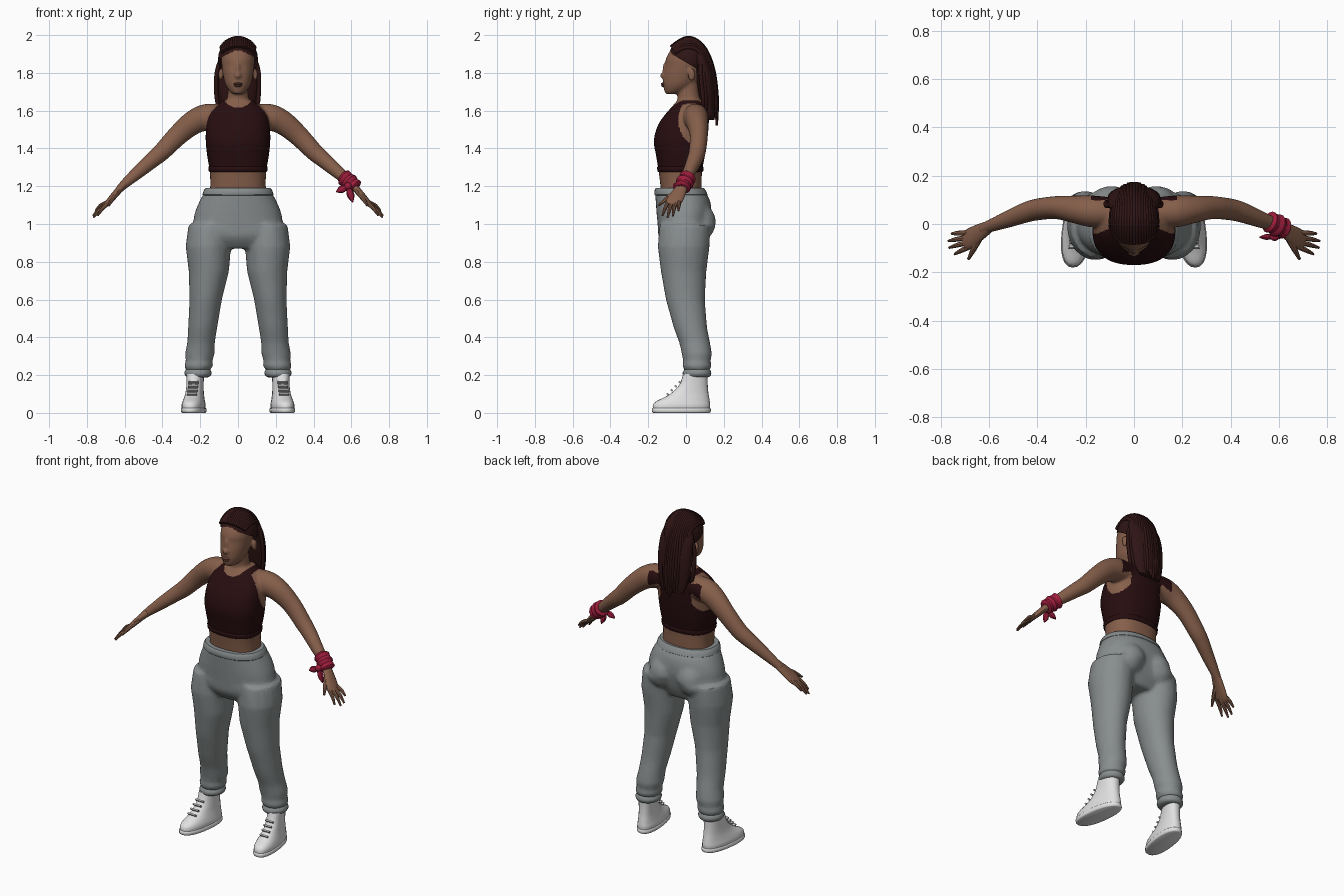
import bpy, bmesh, math, random
from mathutils import Vector, Matrix

random.seed(4)
cube = bpy.data.objects.get("Cube")
if cube:
    bpy.data.objects.remove(cube)


def material(name, *rgb):
    m = bpy.data.materials.new(name)
    m.use_nodes = True
    m.diffuse_color = (*rgb, 1)
    node = next(n for n in m.node_tree.nodes if n.type == 'BSDF_PRINCIPLED')
    node.inputs["Base Color"].default_value = (*rgb, 1)
    node.inputs["Roughness"].default_value = 0.8
    return m


SKIN = material("brown skin", .24, .115, .07)
LIPS = material("dark lips", .14, .055, .04)
TOP = material("maroon knit", .02, .004, .005)
HAIR = material("dark brown hair", .028, .007, .007)
CLOTH = material("grey fleece", .25, .27, .27)
SHOE = material("white leather", .75, .75, .76)
LACE = material("pale grey", .5, .5, .51)
RED = material("red cloth", .34, .012, .045)


def spline(rows, steps):
    """Catmull-Rom interpolation through rows of numbers."""
    out = []
    for i in range(len(rows) - 1):
        a, b = rows[max(i - 1, 0)], rows[i]
        c, d = rows[i + 1], rows[min(i + 2, len(rows) - 1)]
        for k in range(steps):
            t = k / steps
            out.append([q + t * (r - p) / 2 + t * t * (p - 2.5 * q + 2 * r - s / 2)
                        + t ** 3 * (1.5 * (q - r) + (s - p) / 2)
                        for p, q, r, s in zip(a, b, c, d)])
    return out + [list(rows[-1])]


def sweep(bm, rows, n=24, power=2, level=False, steps=4, side=1):
    """Skin elliptical rings; each row is x, y, z, radius along y, cross radius."""
    rows = spline(rows, steps)
    centres = [Vector((r[0] * side, r[1], r[2])) for r in rows]
    rings = []
    for i, r in enumerate(rows):
        d = centres[min(i + 1, len(rows) - 1)] - centres[max(i - 1, 0)]
        d = Vector((0, 0, 1)) if level else d.normalized()
        u = Vector((0, 1, 0))
        u = (u - d * u.dot(d)).normalized()
        v = d.cross(u)
        ring = []
        for k in range(n):
            a = math.tau * k / n
            c, s = (math.copysign(abs(w) ** (2 / power), w) for w in (math.cos(a), math.sin(a)))
            ring.append(bm.verts.new(centres[i] + u * c * r[3] + v * s * r[4]))
        rings.append(ring)
    for low, high in zip(rings, rings[1:]):
        for k in range(n):
            j = (k + 1) % n
            bm.faces.new((low[k], low[j], high[j], high[k]))
    bm.faces.new(rings[0])
    bm.faces.new(rings[-1])


def loft(bm, rows, x=0, **kw):
    """Stack level rings; each row is height, half width, front y, back y."""
    sweep(bm, [(x, (f + b) / 2, z, (b - f) / 2, w) for z, w, f, b in rows], level=True, **kw)


def ball(bm, loc, size):
    bmesh.ops.create_uvsphere(bm, u_segments=20, v_segments=12, radius=1,
                              matrix=Matrix.LocRotScale(Vector(loc), None, Vector(size)))


def finish(bm, name, *mats, voxel=0, keep=1, angle=40, side=1, rule=None):
    for v in bm.verts:
        v.co.x *= side
    bmesh.ops.recalc_face_normals(bm, faces=bm.faces)
    mesh = bpy.data.meshes.new(name)
    bm.to_mesh(mesh)
    bm.free()
    ob = bpy.data.objects.new(name, mesh)
    bpy.context.collection.objects.link(ob)
    if voxel:
        # Merge the overlapping volumes into one skin
        mod = ob.modifiers.new("merge", 'REMESH')
        mod.mode, mod.voxel_size = 'VOXEL', voxel
        mod = ob.modifiers.new("soften", 'SMOOTH')
        mod.factor, mod.iterations = .5, 5
        if keep < 1:
            ob.modifiers.new("facets", 'DECIMATE').ratio = keep
        bpy.context.view_layer.update()
        graph = bpy.context.evaluated_depsgraph_get()
        ob.data = bpy.data.meshes.new_from_object(ob.evaluated_get(graph))
        ob.modifiers.clear()
    ob.data.materials.clear()
    for m in mats:
        ob.data.materials.append(m)
    for poly in ob.data.polygons:
        poly.material_index = rule(poly.center) if rule else 0
    bpy.ops.object.select_all(action='DESELECT')
    ob.select_set(True)
    bpy.context.view_layer.objects.active = ob
    bpy.ops.object.shade_smooth_by_angle(angle=math.radians(angle))
    return ob


# Body: torso, neck, head and arms in one skin, with the cropped top coloured in
bm = bmesh.new()
loft(bm, [(1.1, .155, -.125, .08), (1.2, .147, -.135, .083), (1.28, .15, -.145, .085),
          (1.36, .163, -.158, .1), (1.44, .171, -.17, .112), (1.52, .168, -.15, .12),
          (1.58, .155, -.11, .12), (1.62, .125, -.075, .11), (1.655, .08, -.045, .09)],
     n=48, power=2.4)
loft(bm, [(1.56, .08, -.03, .1), (1.64, .062, -.045, .08), (1.7, .054, -.045, .068),
          (1.8, .054, -.04, .06)])
loft(bm, [(1.688, .025, -.108, -.05), (1.705, .046, -.115, 0), (1.74, .068, -.122, .05),
          (1.79, .08, -.12, .08), (1.84, .087, -.11, .095), (1.87, .088, -.108, .097),
          (1.905, .084, -.092, .095), (1.95, .068, -.058, .08), (1.975, .03, -.02, .05)])
ball(bm, (0, -.118, 1.785), (.018, .02, .017))
ball(bm, (0, -.113, 1.815), (.011, .013, .04))
for s in (1, -1):
    ball(bm, (s * .092, .03, 1.79), (.012, .02, .034))
    sweep(bm, [(.09, .05, 1.57, .06, .065), (.17, .052, 1.565, .066, .07),
               (.24, .06, 1.535, .058, .064), (.32, .068, 1.468, .048, .055),
               (.4, .06, 1.385, .045, .048), (.45, .047, 1.342, .042, .043),
               (.52, .02, 1.282, .035, .036), (.6, -.01, 1.212, .026, .025),
               (.63, -.025, 1.182, .027, .02)], side=s)


def is_top(c):
    x = abs(c.x)
    neckline = (x / .085) ** 2 + ((c.z - 1.7) / .085) ** 2 > 1
    armhole = x > .105 and ((c.y - .035) / .075) ** 2 + ((c.z - 1.55) / .12) ** 2 < 1
    return int(1.285 < c.z < 1.66 and x < .178 and neckline and not armhole)


finish(bm, "body", SKIN, TOP, voxel=.007, rule=is_top)

bm = bmesh.new()
loft(bm, [(1.276, .15, -.146, .086), (1.28, .155, -.151, .091), (1.3, .157, -.153, .093),
          (1.305, .152, -.148, .087)], n=48, power=2.4, steps=2)
finish(bm, "top_hem", TOP)

bm = bmesh.new()
ball(bm, (0, -.12, 1.742), (.024, .013, .007))
ball(bm, (0, -.119, 1.732), (.02, .013, .007))
finish(bm, "lips", LIPS)

# Hair: scalp cap cut along the hairline, hanging mass and braids
centre, radii = Vector((0, .012, 1.872)), Vector((.106, .105, .116))
bm = bmesh.new()
ball(bm, centre, radii)
bmesh.ops.bisect_plane(bm, geom=bm.verts[:] + bm.edges[:] + bm.faces[:],
                       plane_co=(0, -.085, 1.905), plane_no=(0, .5, .86), clear_inner=True)
finish(bm, "hair_cap", HAIR)
bm = bmesh.new()
loft(bm, [(1.55, .075, .115, .15), (1.6, .092, .09, .158), (1.7, .108, .065, .158),
          (1.8, .108, .05, .148), (1.88, .1, .03, .12), (1.94, .06, .02, .085)])
finish(bm, "hair_back", HAIR)

curve = bpy.data.curves.new("braids", 'CURVE')
curve.dimensions, curve.bevel_depth, curve.bevel_resolution = '3D', .0115, 1
curve.resolution_u, curve.use_fill_caps = 5, True
count = 19
for i in range(count):
    t = 2 * i / (count - 1) - 1
    path = [centre + Vector(d).normalized() * 1.03 * radii for d in (
        (t * .9, -.8, .5 - .1 * t * t), (t * .9, -.3, .9 - .3 * t * t),
        (t * .9, .3, 1 - .4 * t * t), (t * .9, .9, .5 - .2 * t * t))]
    for z, w, y in ((1.82, .112, .148), (1.7, .114, .163), (1.62, .105, .166), (1.52, .09, .163)):
        drop = random.uniform(0, .03) + .07 * abs(t) if z < 1.6 else 0
        path.append(Vector((t * w + random.uniform(-.004, .004), y - .075 * t * t, z + drop)))
    sp = curve.splines.new('NURBS')
    sp.points.add(len(path) - 1)
    for point, co in zip(sp.points, path):
        point.co = (*co, 1)
    sp.points[-1].radius = .6
    sp.order_u, sp.use_endpoint_u = 3, True
curve.materials.append(HAIR)
bpy.context.collection.objects.link(bpy.data.objects.new("braids", curve))

# Trousers: pelvis, seat and baggy legs merged, then faceted
bm = bmesh.new()
loft(bm, [(.87, .12, -.1, .08), (.93, .2, -.143, .11), (1, .234, -.15, .128),
          (1.06, .228, -.156, .135), (1.12, .204, -.16, .128), (1.165, .18, -.163, .106),
          (1.187, .17, -.157, .09)], n=40, power=2.2)
for s in (1, -1):
    ball(bm, (s * .09, .07, 1.01), (.09, .088, .1))
    loft(bm, [(1, .112, -.14, .13), (.88, .118, -.15, .125), (.75, .106, -.133, .108),
              (.6, .086, -.107, .1), (.45, .077, -.065, .112), (.37, .073, -.035, .128),
              (.31, .079, -.022, .138), (.275, .07, -.015, .13), (.25, .078, -.02, .136),
              (.222, .062, -.008, .125)], steps=1, x=s * .15)
# Spread the legs outward toward the feet
for v in bm.verts:
    if v.co.z < 1:
        x = abs(v.co.x)
        blend = min((1 - v.co.z) / .78, 1)
        v.co.x += math.copysign((.062 * blend - .022 * (1 - blend)) * min(x / .06, 1), v.co.x)
finish(bm, "trousers", CLOTH, voxel=.011, keep=.3, angle=20)

bm = bmesh.new()
loft(bm, [(1.15, .18, -.16, .105), (1.155, .188, -.167, .114), (1.178, .181, -.166, .104),
          (1.19, .172, -.16, .095)], n=40, power=2.2, steps=2)
finish(bm, "waistband", CLOTH)

for s, label in ((1, "left"), (-1, "right")):
    # Gathered ankle cuff
    bm = bmesh.new()
    loft(bm, [(.188, .05, .005, .115), (.194, .064, -.012, .128), (.21, .072, -.018, .134),
              (.228, .066, -.01, .128), (.236, .055, 0, .12)], x=.212, steps=3)
    finish(bm, label + "_cuff", CLOTH, side=s)

    # High-top shoe with sole and laces, toes turned out
    shoe, sole, laces = bmesh.new(), bmesh.new(), bmesh.new()
    loft(shoe, [(.015, .058, -.175, .125), (.04, .06, -.175, .128), (.06, .056, -.16, .126),
                (.085, .05, -.11, .122), (.11, .046, -.072, .118), (.15, .044, -.035, .115),
                (.205, .045, -.015, .115)], x=.232, power=2.3)
    loft(sole, [(0, .057, -.172, .123), (.006, .063, -.18, .131), (.022, .063, -.18, .131),
                (.026, .058, -.175, .127)], x=.232, power=2.3, steps=2)
    for k in range(4):
        place = Vector((.232, -.096 + .021 * k, .099 + .021 * k))
        bmesh.ops.create_cube(laces, size=1, matrix=Matrix.LocRotScale(
            place, Matrix.Rotation(math.radians(45), 3, 'X'), Vector((.052, .009, .014))))
    for part, name, mat in ((shoe, "_shoe", SHOE), (sole, "_sole", SHOE), (laces, "_laces", LACE)):
        for v in part.verts:
            v.co.x -= .12 * v.co.y
        finish(part, label + name, mat, side=s)

    # Hand: flat palm, four fingers and thumb
    bm = bmesh.new()
    sweep(bm, [(.6, -.012, 1.212, .025, .022), (.64, -.035, 1.17, .036, .018),
               (.685, -.063, 1.12, .042, .014), (.705, -.073, 1.1, .03, .009)], n=16)
    for k, (x, y, z) in enumerate(((.755, -.04, 1.07), (.768, -.07, 1.042),
                                   (.765, -.098, 1.034), (.742, -.125, 1.045))):
        root = Vector((.688 - .004 * k, -.036 - .019 * k, 1.118))
        tip = Vector((x, y, z))
        mid = root.lerp(tip, .55) + Vector((.004, 0, .005))
        sweep(bm, [(*root, .011, .011), (*mid, .01, .01), (*tip, .005, .005)], n=8, steps=3)
    sweep(bm, [(.635, -.045, 1.17, .018, .016), (.662, -.1, 1.135, .013, .012),
               (.685, -.145, 1.098, .006, .006)], n=8)
    finish(bm, label + "_hand", SKIN, side=s)

# Knotted wrist scarf on the left arm
bm = bmesh.new()
sweep(bm, [(.555, .012, 1.25, .034, .034), (.562, .008, 1.245, .046, .046),
           (.578, .002, 1.232, .04, .041), (.592, -.006, 1.22, .049, .048),
           (.606, -.012, 1.208, .04, .04), (.62, -.018, 1.196, .045, .043),
           (.626, -.02, 1.19, .03, .03)], n=14, steps=2)
ball(bm, (.582, -.052, 1.2), (.02, .018, .019))
for x, y, z in ((.52, -.055, 1.17), (.608, -.05, 1.115)):
    end = Vector((x, y, z))
    mid = Vector((.582, -.052, 1.2)).lerp(end, .55)
    sweep(bm, [(.582, -.052, 1.2, .008, .01), (*mid, .012, .02), (*end, .003, .003)], n=8)
finish(bm, "wrist_scarf", RED, angle=25)
